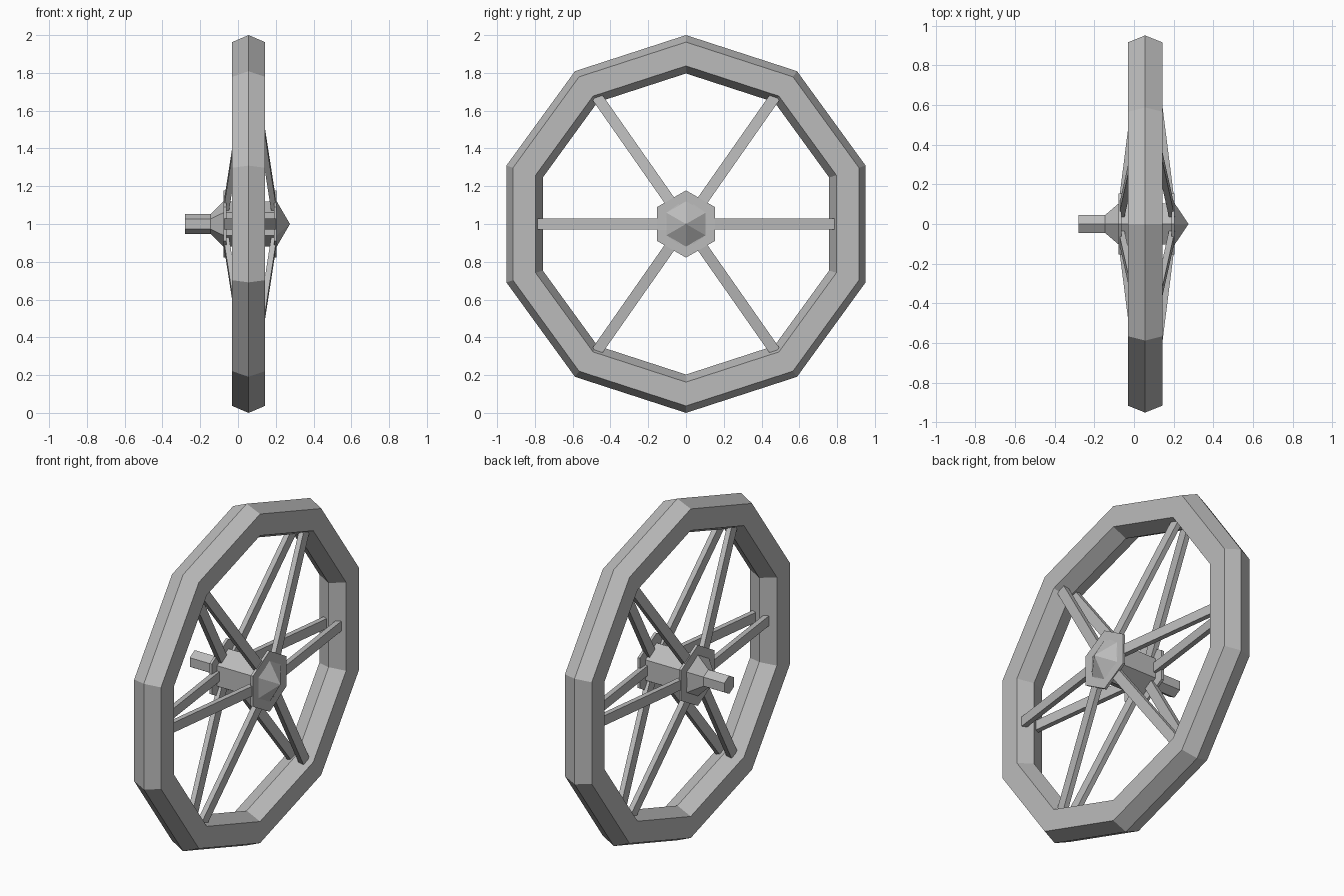
import bpy, bmesh, math
from mathutils import Vector

if "Cube" in bpy.data.objects:
    bpy.data.objects.remove(bpy.data.objects["Cube"], do_unlink=True)

grey = bpy.data.materials.new("plain grey")
grey.use_nodes = True
grey.diffuse_color = (0.5, 0.5, 0.5, 1)
grey.node_tree.nodes["Principled BSDF"].inputs["Base Color"].default_value = (0.5, 0.5, 0.5, 1)

AXLE_Z = 1.0


def finish(name, bm):
    bmesh.ops.recalc_face_normals(bm, faces=bm.faces)
    mesh = bpy.data.meshes.new(name)
    bm.to_mesh(mesh)
    bm.free()
    mesh.materials.append(grey)
    obj = bpy.data.objects.new(name, mesh)
    obj.location.z = AXLE_Z
    bpy.context.collection.objects.link(obj)
    return obj


def lathe(name, profile, sides, closed=False):
    """Turn an (x, radius) profile around the x axis, with a corner at the top."""
    bm = bmesh.new()
    rings = []
    for k in range(sides):
        a = 2 * math.pi * k / sides
        rings.append([bm.verts.new((x, r * math.sin(a), r * math.cos(a))) for x, r in profile])
    count = len(profile)
    for k in range(sides):
        a, b = rings[k], rings[(k + 1) % sides]
        for i in range(count if closed else count - 1):
            j = (i + 1) % count
            bm.faces.new((a[i], a[j], b[j], b[i]))
    bmesh.ops.remove_doubles(bm, verts=bm.verts, dist=1e-5)
    return finish(name, bm)


# Ten-sided rim with a six-sided section
rim_x, half = 0.056, 0.087
lathe("rim", [(rim_x, 1.0), (rim_x + half, 0.963), (rim_x + half, 0.837),
              (rim_x, 0.797), (rim_x - half, 0.837), (rim_x - half, 0.963)], 10, closed=True)

# Hub barrel with pointed cap, neck and axle stub
lathe("hub_and_axle", [(-0.28, 0), (-0.28, 0.053), (-0.145, 0.053), (-0.077, 0.12),
                       (0.205, 0.12), (0.275, 0)], 6)

# Hub flanges
for name, x in (("outer_flange", 0.19), ("inner_flange", -0.077)):
    lathe(name, [(x, 0), (x, 0.178), (x + 0.015, 0.178), (x + 0.015, 0)], 6)


# Two rows of spokes leaning in from the flanges to the rim
def spoke(name, angle, side, reach):
    hub_x, lean, width, depth, start = 0.064, 0.127, 0.029, 0.03, 0.1
    out = Vector((0, math.cos(angle), math.sin(angle)))
    across = Vector((0, -math.sin(angle), math.cos(angle)))
    bm = bmesh.new()
    ends = []
    for r in (start, reach):
        x_out = 0.132 - lean * (r - 0.18)
        ends.append([bm.verts.new(out * r + across * w + Vector((hub_x + side * x, 0, 0)))
                     for x, w in ((x_out, -width), (x_out, width),
                                  (x_out - depth, width), (x_out - depth, -width))])
    a, b = ends
    bm.faces.new(a)
    bm.faces.new(b)
    for i in range(4):
        j = (i + 1) % 4
        bm.faces.new((a[i], a[j], b[j], b[i]))
    finish(name, bm)


for row, side in (("outer", 1), ("inner", -1)):
    for n, degrees in enumerate((0, 55, 125, 180, 235, 305)):
        reach = 0.785 if degrees % 180 == 0 else 0.83
        spoke(f"{row}_spoke_{n + 1}", math.radians(degrees), side, reach)
